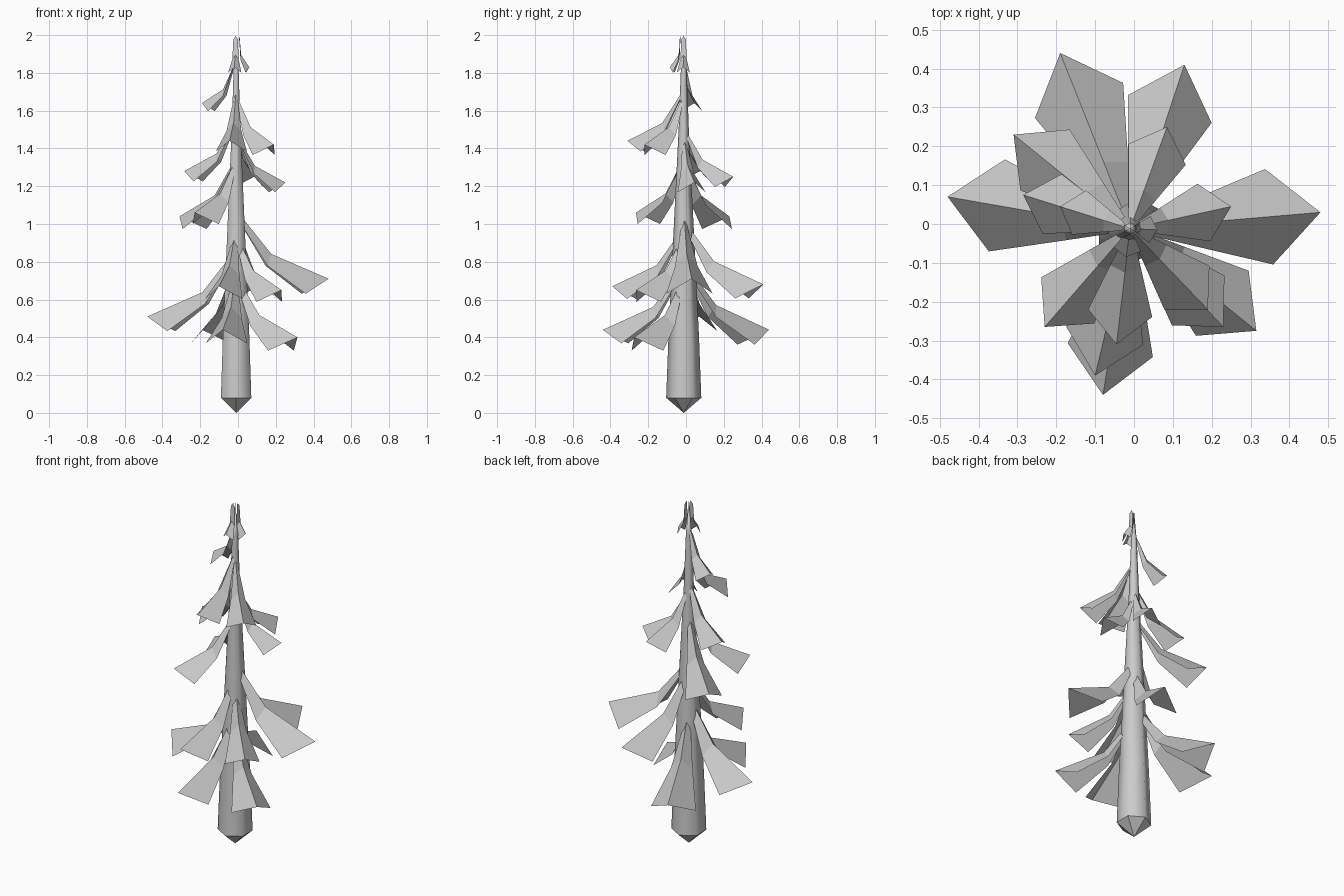
import bpy, math
from mathutils import Vector

if "Cube" in bpy.data.objects:
    bpy.data.objects.remove(bpy.data.objects["Cube"])

CENTRE = Vector((-0.01, -0.012, 0))


def make_object(name, verts, faces):
    mesh = bpy.data.meshes.new(name)
    mesh.from_pydata(verts, [], faces)
    mesh.update()
    obj = bpy.data.objects.new(name, mesh)
    bpy.context.collection.objects.link(obj)
    return obj


# Trunk: six-sided taper with a pointed foot and a pointed top
rings = [(0.08, 0.093), (0.4, 0.081), (1.0, 0.052), (1.5, 0.027), (1.8, 0.016)]
verts = [CENTRE]
for z, r in rings:
    for i in range(6):
        a = math.radians(30 + 60 * i)
        verts.append(CENTRE + Vector((r * math.cos(a), r * math.sin(a), z)))
verts.append(CENTRE + Vector((0, 0, 2.0)))
top = len(verts) - 1
faces = []
for i in range(6):
    j = (i + 1) % 6
    faces.append((0, 1 + j, 1 + i))
    for k in range(len(rings) - 1):
        b = 1 + 6 * k
        faces.append((b + i, b + j, b + 6 + j, b + 6 + i))
    faces.append((top - 6 + i, top - 6 + j, top))
trunk = make_object("trunk", verts, faces)
for p in trunk.data.polygons:
    p.use_smooth = p.index % (len(rings) + 1) != 0


# Branch: drooping sheet folded along a central ridge, widening to the tip
def branch(index, x, y, z):
    out = Vector((x, y, 0)) - CENTRE
    reach = out.length
    out.normalize()
    side = Vector((-out.y, out.x, 0))
    height = max(0.17, 0.1 + 0.5 * reach)
    width = 0.02 + 0.21 * reach
    drop = 0.02 + 0.12 * reach

    def point(r, s, h):
        return CENTRE + out * r + side * s + Vector((0, 0, h))

    root, mid = min(z + height, 1.995), z + height * 0.38
    sections = [  # ridge radius, ridge z, edge radius, edge offset, edge z
        (0.015, root, 0.02, 0.012, root - 0.6 * drop),
        (0.38 * reach, mid, 0.33 * reach, 0.48 * width, mid - 0.8 * drop),
        (reach, z, 0.73 * reach, width, z - drop),
    ]
    v = []
    for rr, rz, er, ew, ez in sections:
        v += [point(er, ew, ez), point(rr, 0, rz), point(er, -ew, ez)]
    f = []
    for b in (0, 3):
        f += [(b, b + 3, b + 4, b + 1), (b + 1, b + 4, b + 5, b + 2)]
    # face normals upward
    make_object(f"branch_{index:02d}", v, [tuple(reversed(q)) for q in f])


# Branch tips, from the lowest tier to the top
tips = [
    (-0.48, 0.07, 0.51), (-0.19, 0.44, 0.44), (0.315, -0.275, 0.40), (-0.08, -0.44, 0.44),
    (0.48, 0.03, 0.71), (0.13, 0.41, 0.68), (0.23, -0.265, 0.65), (-0.10, -0.39, 0.67),
    (-0.31, 0.23, 1.04), (-0.23, -0.265, 1.06),
    (0.25, 0.045, 1.22), (0.085, 0.25, 1.25), (-0.285, 0.075, 1.28),
    (0.19, -0.22, 1.42), (-0.045, -0.31, 1.44),
    (-0.19, 0.045, 1.64), (0.06, -0.015, 1.83), (-0.02, -0.085, 1.83),
]
for n, tip in enumerate(tips, 1):
    branch(n, *tip)
